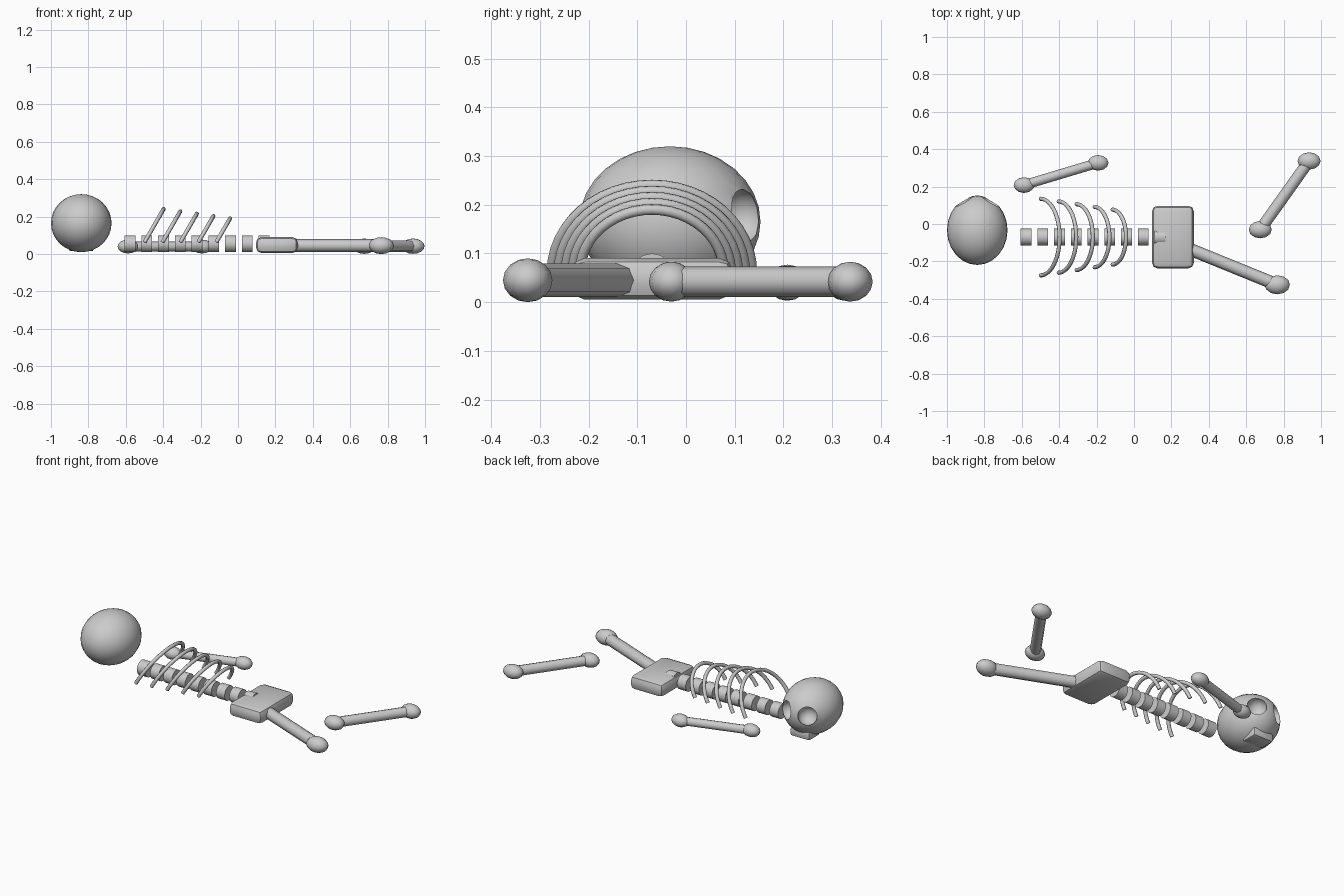
import bpy
from math import sin, cos, pi, radians
from mathutils import Vector

cube = bpy.data.objects.get("Cube")
if cube:
    bpy.data.objects.remove(cube)

MID_Y = -0.07  # body axis


def finish(name, angle=50):
    ob = bpy.context.object
    ob.name = name
    bpy.ops.object.transform_apply(location=False, rotation=False, scale=True)
    bpy.ops.object.shade_smooth_by_angle(angle=radians(angle))
    return ob


def ellipsoid(name, loc, radii, segments=12, rings=8):
    bpy.ops.mesh.primitive_uv_sphere_add(segments=segments, ring_count=rings, location=loc)
    bpy.context.object.scale = radii
    return finish(name)


def rod(name, a, b, radius, sides):
    a, b = Vector(a), Vector(b)
    bpy.ops.mesh.primitive_cylinder_add(vertices=sides, radius=radius,
                                        depth=(b - a).length, location=(a + b) / 2)
    ob = bpy.context.object
    ob.rotation_euler = (b - a).to_track_quat('Z', 'Y').to_euler()
    return finish(name)


def box(name, loc, size, bevel):
    bpy.ops.mesh.primitive_cube_add(size=1, location=loc)
    ob = bpy.context.object
    ob.scale = size
    bpy.ops.object.transform_apply(location=False, rotation=False, scale=True)
    mod = ob.modifiers.new("Bevel", 'BEVEL')
    mod.width, mod.segments = bevel, 2
    bpy.ops.object.modifier_apply(modifier=mod.name)
    return finish(name, 35)


def bone(name, a, b, z, radius, knob, knob_ends):
    a, b = (*a, z), (*b, z)
    rod(name + "_shaft", a, b, radius, 8)
    for i, end in enumerate((a, b)[-knob_ends:]):
        ellipsoid(f"{name}_knob_{i + 1}", end, (knob * 1.5, knob * 1.13, knob))


# Skull with two hollow eye sockets
skull = ellipsoid("skull", (-0.838, -0.033, 0.165), (0.162, 0.186, 0.155), 24, 16)
for side in (-1, 1):
    cutter = ellipsoid("socket_cutter", (-0.838 + side * 0.065, 0.112, 0.177), (0.055,) * 3, 20, 12)
    cutter.hide_render = True
    mod = skull.modifiers.new("Socket", 'BOOLEAN')
    mod.operation, mod.solver, mod.object = 'DIFFERENCE', 'EXACT', cutter
    bpy.context.view_layer.objects.active = skull
    bpy.ops.object.modifier_apply(modifier=mod.name)
    bpy.data.objects.remove(cutter)
bpy.ops.object.select_all(action='DESELECT')
skull.select_set(True)
bpy.ops.object.shade_smooth_by_angle(angle=radians(35))

# Jaw
box("jaw", (-0.838, 0.045, 0.04), (0.13, 0.1, 0.05), 0.008)

# Spine
for i in range(9):
    x = -0.577 + i * 0.0895
    rod(f"vertebra_{i + 1}", (x - 0.029, MID_Y, 0.055), (x + 0.029, MID_Y, 0.055), 0.045, 16)

# Ribs: leaning half hoops
for i in range(5):
    r = 0.205 - i * 0.0145
    data = bpy.data.curves.new(f"rib_{i + 1}", 'CURVE')
    data.dimensions = '3D'
    data.bevel_depth, data.bevel_resolution = 0.011, 2
    data.use_fill_caps = True
    spline = data.splines.new('POLY')
    spline.points.add(24)
    for k, p in enumerate(spline.points):
        t = pi * k / 24
        rise = r * sin(t)
        p.co = (rise * sin(pi / 6), r * cos(t), rise * cos(pi / 6), 1)
    spline.use_smooth = True
    rib = bpy.data.objects.new(f"rib_{i + 1}", data)
    rib.location = (-0.5 + i * 0.096, MID_Y, 0.063)
    bpy.context.collection.objects.link(rib)

# Pelvis
box("pelvis", (0.208, MID_Y, 0.048), (0.224, 0.335, 0.086), 0.03)

# Limb bones
bone("thigh_bone", (0.2, -0.095), (0.766, -0.325), 0.045, 0.034, 0.045, 1)
bone("shin_bone", (0.675, -0.03), (0.936, 0.337), 0.042, 0.031, 0.041, 2)
bone("arm_bone", (-0.588, 0.208), (-0.192, 0.327), 0.04, 0.026, 0.037, 2)
